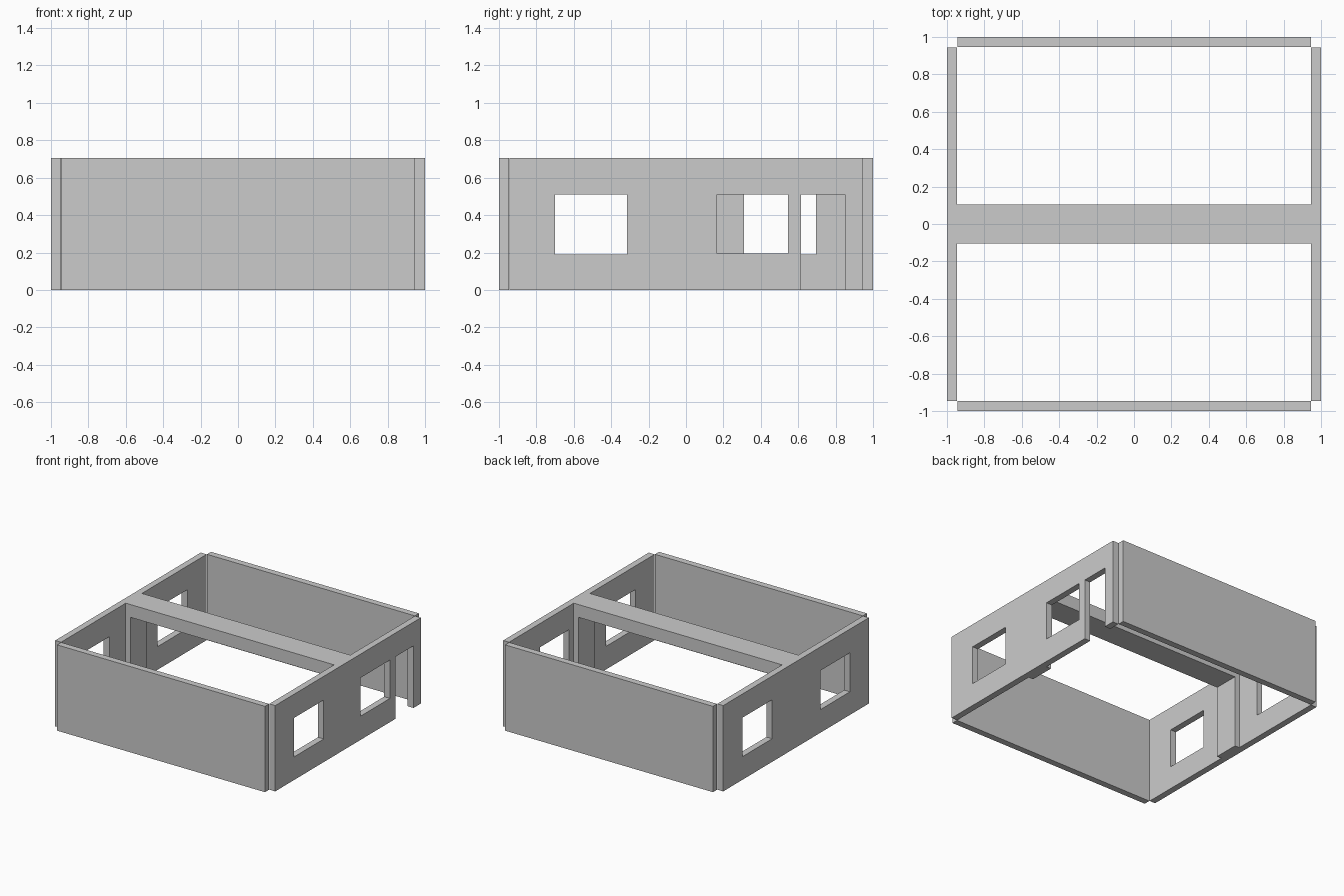
import bpy

if "Cube" in bpy.data.objects:
    bpy.data.objects.remove(bpy.data.objects["Cube"])

H = 0.705      # wall height
T = 0.053      # outer wall thickness
L = 0.945      # half length of each outer wall


def box(name, lo, hi):
    """Axis-aligned box between two opposite corners."""
    bpy.ops.mesh.primitive_cube_add(
        size=1, location=[(a + b) / 2 for a, b in zip(lo, hi)])
    ob = bpy.context.object
    ob.name = name
    ob.scale = [b - a for a, b in zip(lo, hi)]
    bpy.ops.object.transform_apply(location=False, rotation=False, scale=True)
    return ob


def cut(wall, lo, hi):
    """Cut a box-shaped opening through a wall."""
    cutter = box("opening_cutter", lo, hi)
    cutter.hide_render = True
    mod = wall.modifiers.new("opening", 'BOOLEAN')
    mod.operation = 'DIFFERENCE'
    mod.solver = 'EXACT'
    mod.object = cutter
    bpy.context.view_layer.objects.active = wall
    bpy.ops.object.modifier_apply(modifier=mod.name)
    bpy.data.objects.remove(cutter, do_unlink=True)


# Solid front and back walls
box("front_wall", (-L, -1, 0), (L, -1 + T, H))
box("back_wall", (-L, 1 - T, 0), (L, 1, H))

# Side walls with openings given as (y0, y1, z0, z1)
side_openings = {
    "left_wall": (-1, [(-0.70, -0.315, 0.19, 0.51),
                       (0.31, 0.695, 0.19, 0.51)]),
    "right_wall": (1, [(-0.70, -0.315, 0.19, 0.51),
                       (0.165, 0.545, 0.195, 0.51),
                       (0.615, 0.85, -0.1, 0.51)]),
}
for name, (side, openings) in side_openings.items():
    x0, x1 = sorted((side, side * (1 - T)))
    wall = box(name, (x0, -L, 0), (x1, L, H))
    for y0, y1, z0, z1 in openings:
        cut(wall, (x0 - 0.1, y0, z0), (x1 + 0.1, y1, z1))

# Thick middle partition with one wide opening, leaving piers and a beam
X = 1 - T
partition = box("middle_partition", (-X, -0.105, 0), (X, 0.105, H))
cut(partition, (-0.905, -0.3, -0.1), (0.905, 0.3, 0.60))
